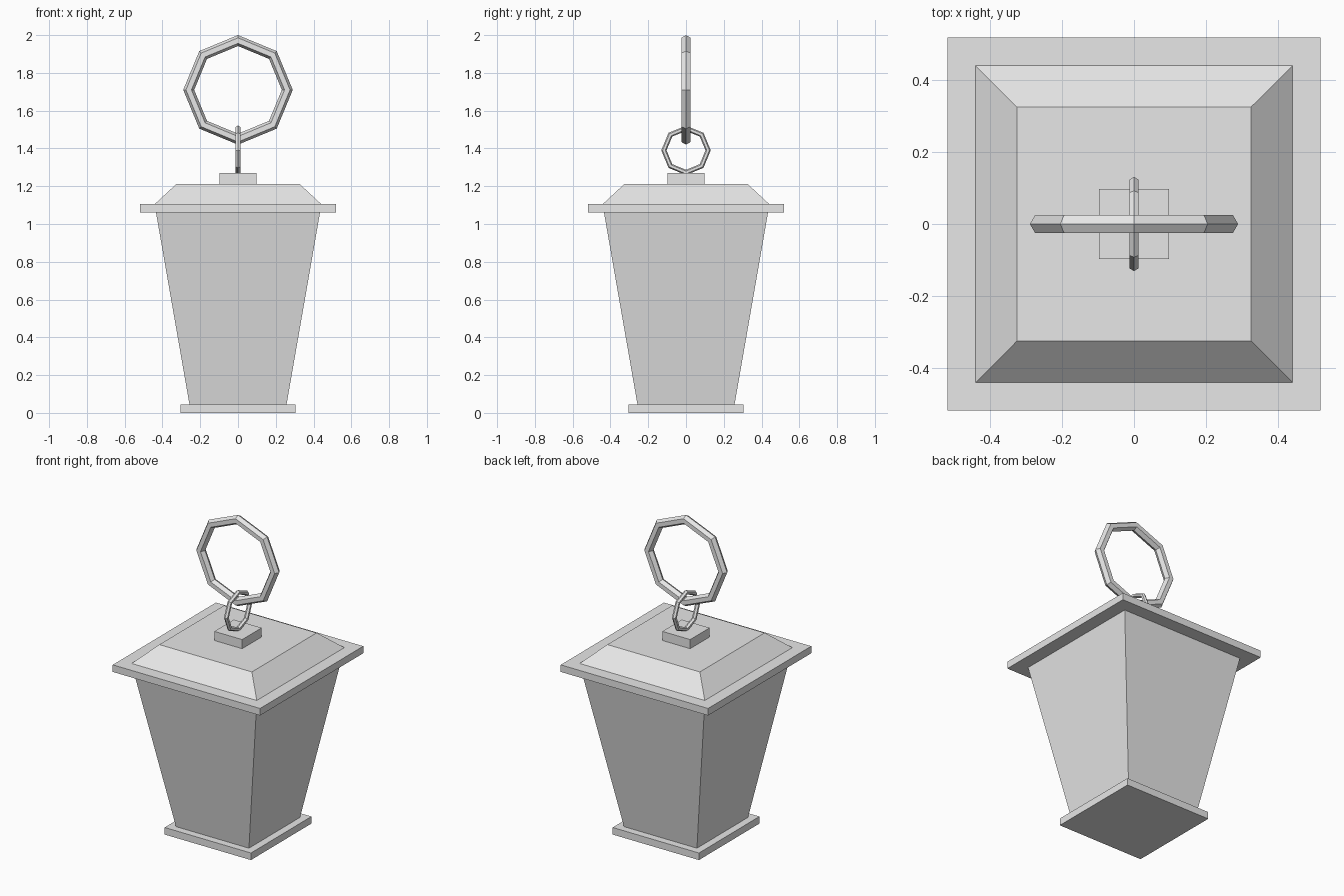
import bpy
import bmesh
from math import pi

# Remove the default cube
if "Cube" in bpy.data.objects:
    bpy.data.objects.remove(bpy.data.objects["Cube"], do_unlink=True)

# One plain grey for the whole lantern
GREY = (0.8, 0.8, 0.8, 1.0)
grey = bpy.data.materials.new("plain_grey")
grey.use_nodes = True
grey.diffuse_color = GREY
shader = next(n for n in grey.node_tree.nodes if n.type == 'BSDF_PRINCIPLED')
shader.inputs["Base Color"].default_value = GREY


def square_frustum(name, z_low, half_low, z_high, half_high):
    """Closed square block that may taper from bottom to top."""
    bm = bmesh.new()
    loops = []
    for z, h in ((z_low, half_low), (z_high, half_high)):
        corners = ((-h, -h), (h, -h), (h, h), (-h, h))
        loops.append([bm.verts.new((x, y, z)) for x, y in corners])
    low, high = loops
    bm.faces.new(low[::-1])
    bm.faces.new(high)
    for i in range(4):
        j = (i + 1) % 4
        bm.faces.new((low[i], low[j], high[j], high[i]))
    mesh = bpy.data.meshes.new(name)
    bm.to_mesh(mesh)
    bm.free()
    mesh.materials.append(grey)
    obj = bpy.data.objects.new(name, mesh)
    bpy.context.collection.objects.link(obj)
    return obj


def ring(name, z, major, minor, rotation):
    """Eight-sided ring with a six-sided section, standing upright."""
    bpy.ops.mesh.primitive_torus_add(
        major_segments=8, minor_segments=6,
        major_radius=major, minor_radius=minor,
        location=(0, 0, z), rotation=rotation)
    obj = bpy.context.object
    obj.name = name
    obj.data.name = name
    obj.data.materials.clear()
    obj.data.materials.append(grey)
    bpy.ops.object.shade_flat()
    return obj


# Lantern body, stacked from the ground up
square_frustum("base_plate", 0.0, 0.304, 0.045, 0.304)
square_frustum("lantern_body", 0.045, 0.257, 1.06, 0.434)
square_frustum("roof_rim", 1.06, 0.519, 1.105, 0.519)
square_frustum("roof_slope", 1.105, 0.441, 1.212, 0.326)
square_frustum("roof_cap", 1.212, 0.098, 1.27, 0.098)

# Small link faces sideways, large hanging ring faces front
ring("small_link", 1.39, 0.117, 0.014, (0, pi / 2, 0))
ring("hanging_ring", 1.71, 0.261, 0.029, (pi / 2, 0, 0))
